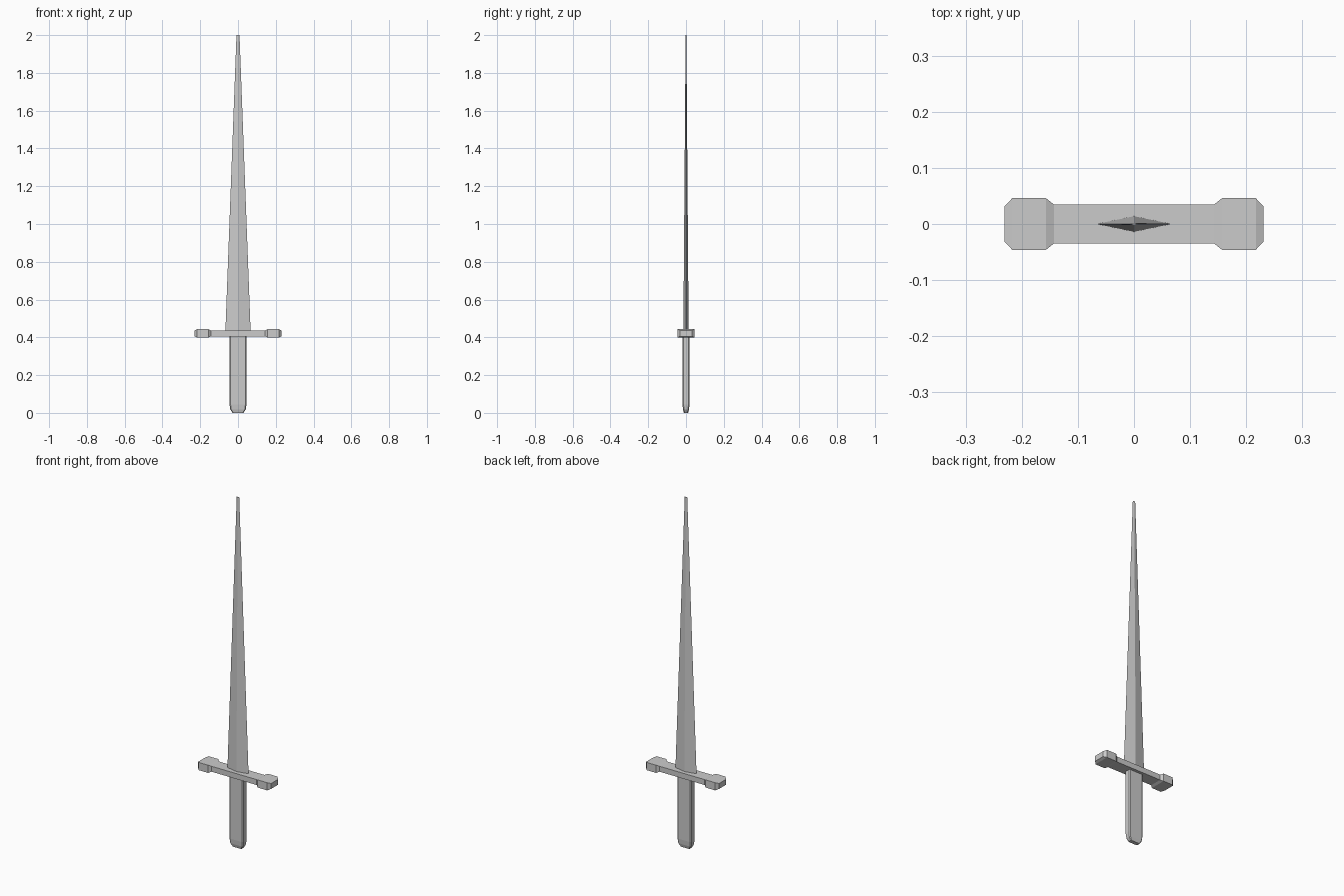
import bpy, bmesh

if "Cube" in bpy.data.objects:
    bpy.data.objects.remove(bpy.data.objects["Cube"])


def loft(name, rings):
    """Skin a list of equal-length point rings and cap both ends."""
    bm = bmesh.new()
    loops = [[bm.verts.new(p) for p in ring] for ring in rings]
    for a, b in zip(loops, loops[1:]):
        for i in range(len(a)):
            j = (i + 1) % len(a)
            bm.faces.new((a[i], a[j], b[j], b[i]))
    bm.faces.new(loops[0])
    bm.faces.new(loops[-1])
    bmesh.ops.recalc_face_normals(bm, faces=bm.faces)
    mesh = bpy.data.meshes.new(name)
    bm.to_mesh(mesh)
    bm.free()
    obj = bpy.data.objects.new(name, mesh)
    bpy.context.collection.objects.link(obj)
    return obj


def diamond(hx, hy, z):
    return [(hx, 0, z), (0, hy, z), (-hx, 0, z), (0, -hy, z)]


def chamfered(hx, hy, z, c):
    return [(hx, -hy + c, z), (hx, hy - c, z), (hx - c, hy, z), (-hx + c, hy, z),
            (-hx, hy - c, z), (-hx, -hy + c, z), (-hx + c, -hy, z), (hx - c, -hy, z)]


def upright(x, hy, hz, zc=0.421):
    return [(x, -hy, zc - hz), (x, hy, zc - hz), (x, hy, zc + hz), (x, -hy, zc + hz)]


# Tapered diamond-section blade
loft("blade", [diamond(0.067, 0.014, 0.425), diamond(0.008, 0.002, 2.0)])

# Crossguard with flared, chamfered ends
half = [(0.143, 0.035, 0.0155), (0.157, 0.046, 0.022),
        (0.217, 0.046, 0.022), (0.231, 0.031, 0.0155)]
stations = [(-x, y, z) for x, y, z in reversed(half)] + half
loft("crossguard", [upright(*s) for s in stations])

# Grip with chamfered edges and a rounded-off butt
loft("grip", [chamfered(0.029, 0.011, 0.0, 0.004),
              chamfered(0.041, 0.016, 0.018, 0.005),
              chamfered(0.045, 0.0185, 0.045, 0.006),
              chamfered(0.045, 0.0185, 0.415, 0.006)])
